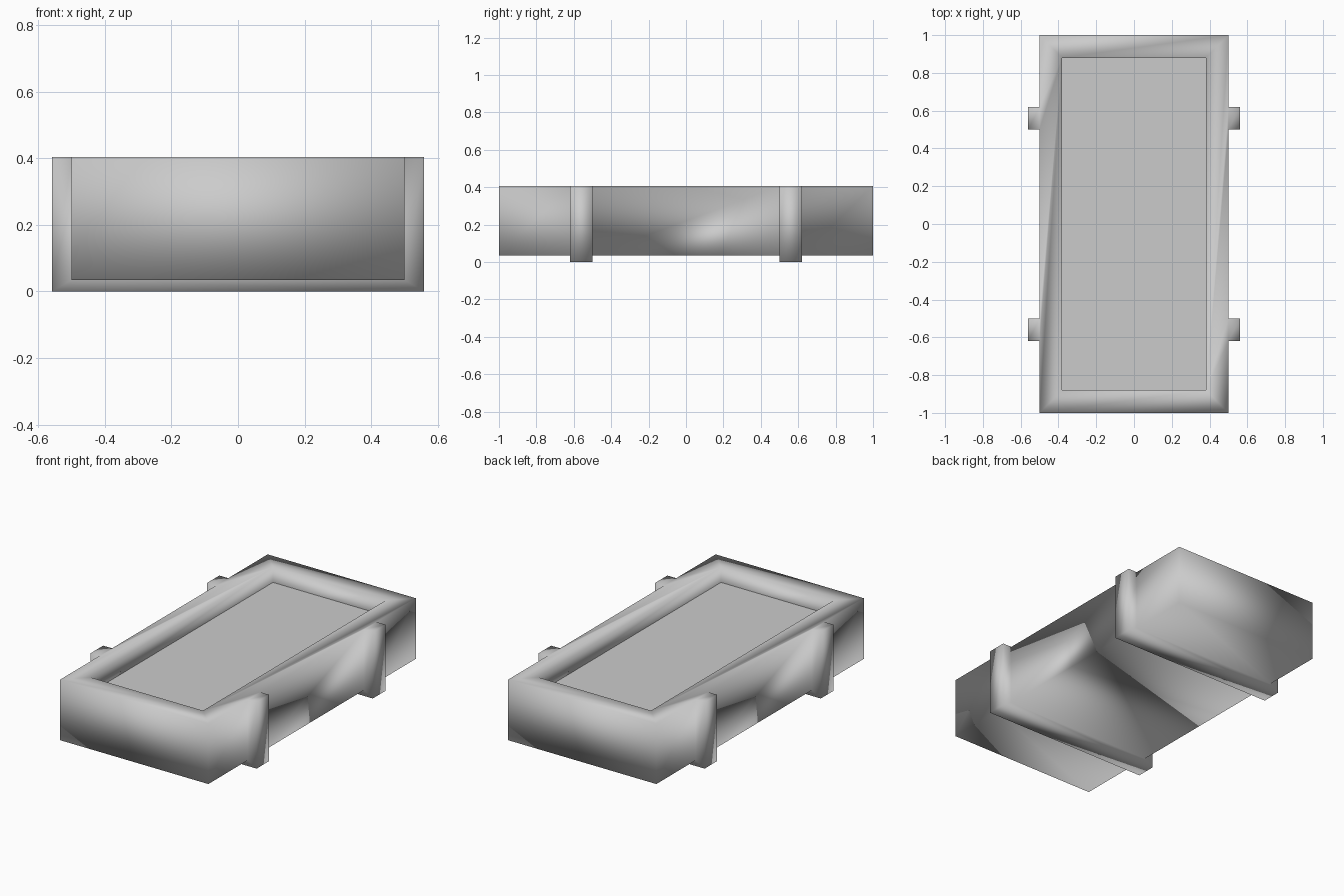
import bpy
import bmesh

cube = bpy.data.objects.get("Cube")
if cube:
    bpy.data.objects.remove(cube, do_unlink=True)

HALF_W, HALF_L = 0.5, 1.0        # tray body
BASE, TOP, FLOOR = 0.035, 0.405, 0.312
IN_W, IN_L = 0.38, 0.88          # recess
STRAP_W = 0.56
STRAP_NEAR, STRAP_FAR = 0.5, 0.62

grey = bpy.data.materials.new("plain grey")
grey.use_nodes = True
colour = (0.6, 0.6, 0.6, 1)
grey.diffuse_color = colour
grey.node_tree.nodes["Principled BSDF"].inputs["Base Color"].default_value = colour

bm = bmesh.new()

# Open body: a U-shaped section carried through the strap stations
stations = [-HALF_L, -STRAP_FAR, -STRAP_NEAR, STRAP_NEAR, STRAP_FAR, HALF_L]
section = [(-HALF_W, TOP), (-HALF_W, BASE), (HALF_W, BASE), (HALF_W, TOP)]
rings = [[bm.verts.new((x, y, z)) for x, z in section] for y in stations]
strap_faces = {1: [], 3: []}
for i, (a, b) in enumerate(zip(rings, rings[1:])):
    for j in range(3):
        face = bm.faces.new((a[j], a[j + 1], b[j + 1], b[j]))
        if i in strap_faces:
            strap_faces[i].append(face)
bm.faces.new(rings[0])
bm.faces.new(rings[-1][::-1])

# Rim, with long side faces and plain end faces
corners = [(-IN_W, -IN_L), (IN_W, -IN_L), (IN_W, IN_L), (-IN_W, IN_L)]
inner = [bm.verts.new((x, y, TOP)) for x, y in corners]
low = [bm.verts.new((x, y, FLOOR)) for x, y in corners]
left_edge = [r[0] for r in rings]
right_edge = [r[3] for r in rings]
bm.faces.new((left_edge[0], right_edge[0], inner[1], inner[0]))
bm.faces.new((right_edge[-1], left_edge[-1], inner[3], inner[2]))
bm.faces.new(right_edge + [inner[2], inner[1]])
bm.faces.new(left_edge[::-1] + [inner[0], inner[3]])

# Recess walls and flat floor with a hard edge
for k in range(4):
    n = (k + 1) % 4
    bm.faces.new((inner[k], inner[n], low[n], low[k]))
floor = bm.faces.new(low)
for edge in floor.edges:
    edge.smooth = False

# Straps grown out of the sides and the underside
for faces in strap_faces.values():
    grown = bmesh.ops.extrude_face_region(bm, geom=faces)["geom"]
    for v in (g for g in grown if isinstance(g, bmesh.types.BMVert)):
        v.co.x = STRAP_W if v.co.x > 0 else -STRAP_W
        if v.co.z < TOP - 0.01:
            v.co.z = 0
    bmesh.ops.delete(bm, geom=[f for f in faces if f.is_valid], context="FACES_ONLY")

bmesh.ops.recalc_face_normals(bm, faces=bm.faces[:])
for face in bm.faces:
    face.smooth = True

mesh = bpy.data.meshes.new("tray_with_straps")
bm.to_mesh(mesh)
bm.free()
mesh.materials.append(grey)
tray = bpy.data.objects.new("tray_with_straps", mesh)
bpy.context.collection.objects.link(tray)
